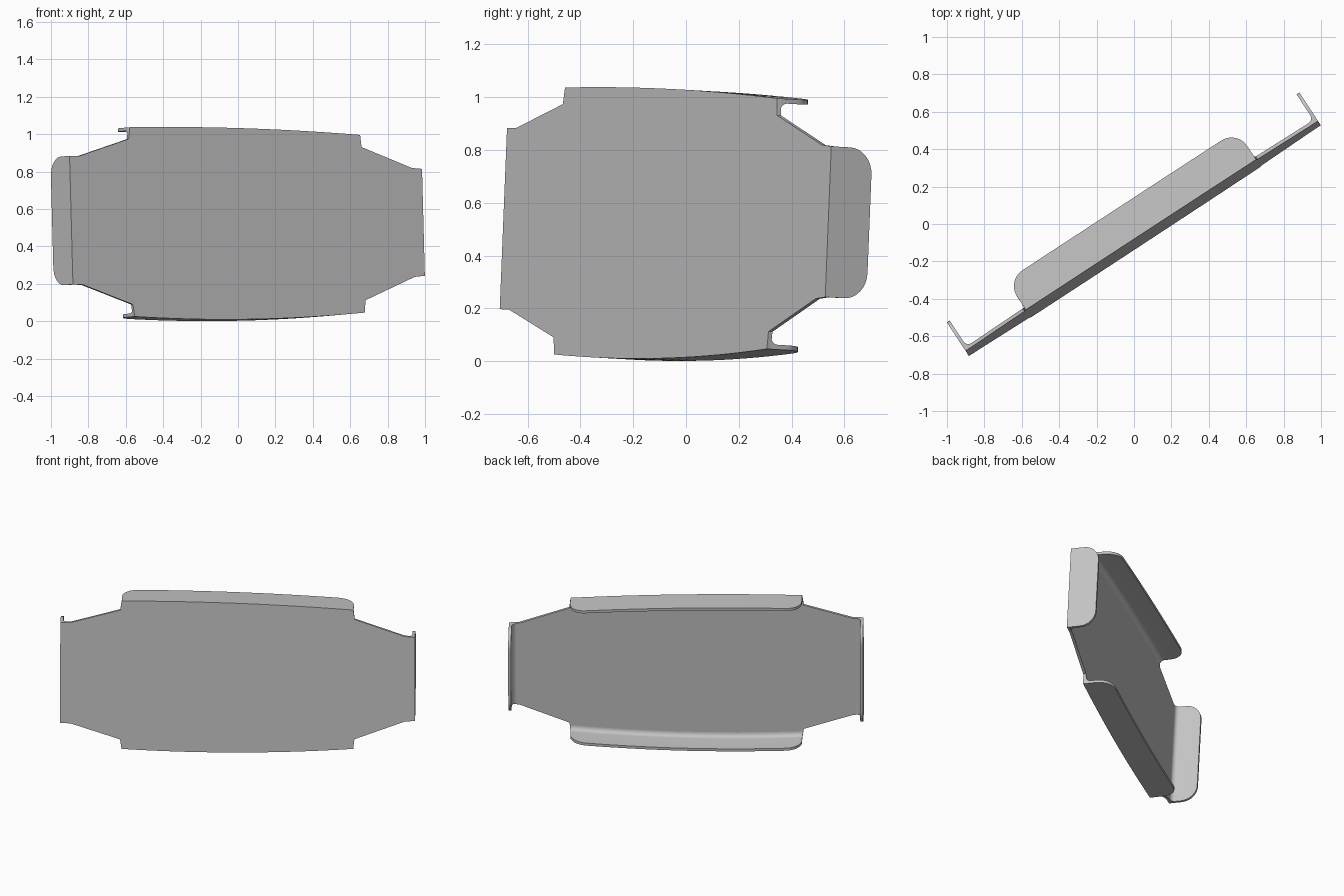
import bpy, bmesh, math
from mathutils import Vector, Matrix

cube = bpy.data.objects.get("Cube")
if cube:
    bpy.data.objects.remove(cube, do_unlink=True)

THICK, BEND, DEPTH, CORNER = 0.018, 0.03, 0.187, 0.1
PLACE = (Matrix.Translation((0.064, -0.098, 0)) @ Matrix.Rotation(math.radians(33.2), 4, "Z")
         @ Matrix.Rotation(math.radians(-2.75), 4, "X"))

gray = bpy.data.materials.new("sheet_gray")
gray.use_nodes = True
gray.diffuse_color = (0.55, 0.55, 0.55, 1)
gray.node_tree.nodes["Principled BSDF"].inputs["Base Color"].default_value = (0.55, 0.55, 0.55, 1)


def finish(name, bm):
    bmesh.ops.recalc_face_normals(bm, faces=bm.faces)
    bm.transform(PLACE)
    mesh = bpy.data.meshes.new(name)
    bm.to_mesh(mesh)
    bm.free()
    mesh.materials.append(gray)
    obj = bpy.data.objects.new(name, mesh)
    bpy.context.collection.objects.link(obj)
    bpy.ops.object.select_all(action="DESELECT")
    obj.select_set(True)
    bpy.context.view_layer.objects.active = obj
    bpy.ops.object.shade_smooth_by_angle(angle=math.radians(30))


def edge_stations(a, b, bow):
    """Points along a bowed fold edge, each with the flange depth there."""
    a, b = Vector(a), Vector(b)
    length = (b - a).length
    out = Vector((a.y - b.y, b.x - a.x)).normalized()
    arc = [CORNER * (1 - math.cos(math.pi / 2 * k / 8)) for k in range(9)]
    middle = [CORNER + (length - 2 * CORNER) * k / 16 for k in range(1, 16)]
    stations = []
    for s in arc + middle + [length - v for v in reversed(arc)]:
        f = s / length
        near = CORNER - min(s, length - s, CORNER)
        depth = DEPTH - CORNER + math.sqrt(max(CORNER ** 2 - near ** 2, 0))
        stations.append((a.lerp(b, f) + out * bow * 4 * f * (1 - f), depth))
    return stations, -out


def flange(name, stations, inward):
    """Loft an L-bend section with an inside fillet along the fold edge."""
    bm = bmesh.new()
    rings = []
    c = THICK + BEND
    fillet = [(c - BEND * math.sin(t), c - BEND * math.cos(t))
              for t in (math.pi / 2 * k / 6 for k in range(7))]
    for point, depth in stations:
        section = [(THICK, 0), (depth, 0), (depth, THICK)] + fillet
        ring = []
        for d, inset in section:
            p = point + inward * inset
            ring.append(bm.verts.new((p.x, d, p.y)))
        rings.append(ring)
    n = len(rings[0])
    for r, q in zip(rings, rings[1:]):
        for i in range(n):
            j = (i + 1) % n
            bm.faces.new((r[i], r[j], q[j], q[i]))
    bm.faces.new(rings[0])
    bm.faces.new(rings[-1])
    finish(name, bm)


# Fold edges, clockwise around the plate
folds = {
    "top_flange": ((-0.735, 1.038), (0.735, 0.997), 0.015),
    "left_flange": ((1.125, 0.815), (1.125, 0.243), 0),
    "bottom_flange": ((0.735, 0.046), (-0.735, 0.025), 0.025),
    "right_flange": ((-1.125, 0.197), (-1.125, 0.885), 0),
}
# Tapered shoulder points that follow each fold
shoulders = {
    "top_flange": [(0.742, 0.932), (1.06, 0.82)],
    "left_flange": [(1.06, 0.237), (0.742, 0.112)],
    "bottom_flange": [(-0.745, 0.09), (-1.06, 0.195)],
    "right_flange": [(-1.06, 0.885), (-0.745, 0.975)],
}

outline = []
for name, fold in folds.items():
    stations, inward = edge_stations(*fold)
    flange(name, stations, inward)
    outline += [p for p, _ in stations] + [Vector(p) for p in shoulders[name]]

# Main plate
bm = bmesh.new()
face = bm.faces.new([bm.verts.new((p.x, 0, p.y)) for p in outline])
back = bmesh.ops.extrude_face_region(bm, geom=[face], use_keep_orig=True)["geom"]
bmesh.ops.translate(bm, vec=(0, THICK, 0), verts=[v for v in back if isinstance(v, bmesh.types.BMVert)])
finish("main_plate", bm)
